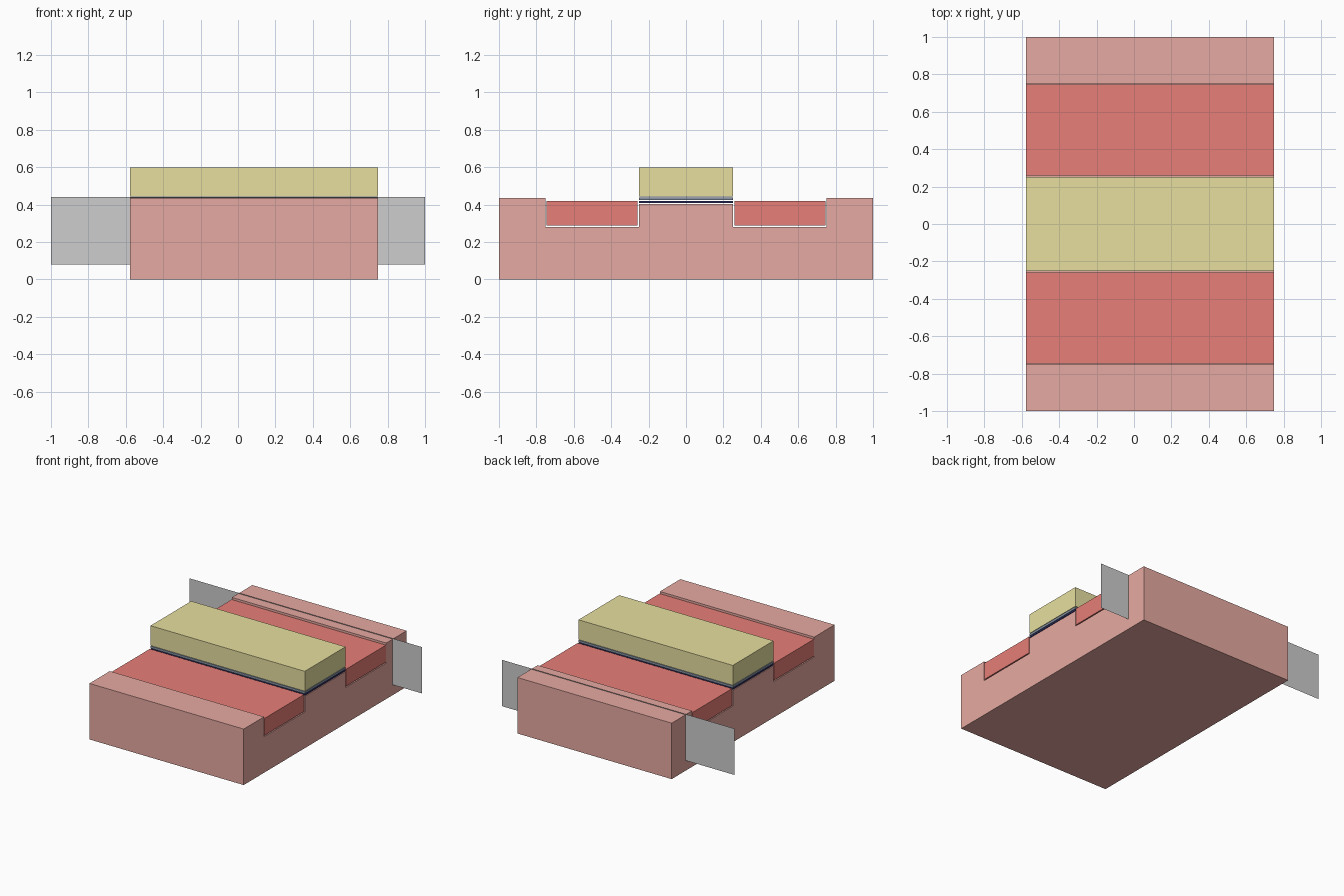
import bpy
import bmesh
from mathutils import Vector

cube = bpy.data.objects.get("Cube")
if cube:
    bpy.data.objects.remove(cube, do_unlink=True)

X0, X1 = -0.577, 0.749      # shared left and right ends of the stack


def material(name, rgb):
    m = bpy.data.materials.new(name)
    m.use_nodes = True
    m.diffuse_color = (*rgb, 1)
    m.node_tree.nodes["Principled BSDF"].inputs["Base Color"].default_value = (*rgb, 1)
    return m


pink = material("dusty pink", (0.8, 0.4, 0.36))
red = material("brick red", (0.8, 0.21, 0.185))
yellow = material("pale yellow", (0.8, 0.74, 0.35))
slate = material("slate blue", (0.25, 0.3, 0.38))
navy = material("navy", (0.03, 0.03, 0.13))
grey = material("plain grey", (0.61, 0.61, 0.61))


def add_object(name, bm, mat):
    mesh = bpy.data.meshes.new(name)
    bm.to_mesh(mesh)
    bm.free()
    mesh.materials.append(mat)
    obj = bpy.data.objects.new(name, mesh)
    bpy.context.collection.objects.link(obj)
    return obj


def extrude_profile(name, profile, mat):
    """Extrude a (y, z) outline along x between the shared ends."""
    bm = bmesh.new()
    face = bm.faces.new([bm.verts.new((X0, y, z)) for y, z in profile])
    result = bmesh.ops.extrude_face_region(bm, geom=[face], use_keep_orig=True)
    moved = [g for g in result["geom"] if isinstance(g, bmesh.types.BMVert)]
    bmesh.ops.translate(bm, verts=moved, vec=Vector((X1 - X0, 0, 0)))
    bmesh.ops.recalc_face_normals(bm, faces=bm.faces)
    return add_object(name, bm, mat)


def slab(name, y0, y1, z0, z1, mat):
    return extrude_profile(name, [(y0, z0), (y1, z0), (y1, z1), (y0, z1)], mat)


# Base with two channels and a central ridge
half = [(1, 0), (1, 0.435), (0.75, 0.435), (0.75, 0.28), (0.25, 0.28), (0.25, 0.403)]
mirrored = [(-y, z) for y, z in reversed(half)]
extrude_profile("base", half + mirrored, pink)

# Blocks lying in the channels
slab("front_channel_block", -0.746, -0.259, 0.288, 0.42, red)
slab("back_channel_block", 0.259, 0.746, 0.288, 0.42, red)

# Thin layers and the top block on the ridge
slab("lower_layer", -0.25, 0.25, 0.408, 0.42, navy)
slab("upper_layer", -0.25, 0.25, 0.423, 0.439, slate)
slab("top_block", -0.25, 0.25, 0.443, 0.597, yellow)

# Upright sheet through the back shoulder
bm = bmesh.new()
bm.faces.new([bm.verts.new((x, 0.83, z))
              for x, z in ((-1, 0.08), (1, 0.08), (1, 0.44), (-1, 0.44))])
add_object("upright_sheet", bm, grey)
